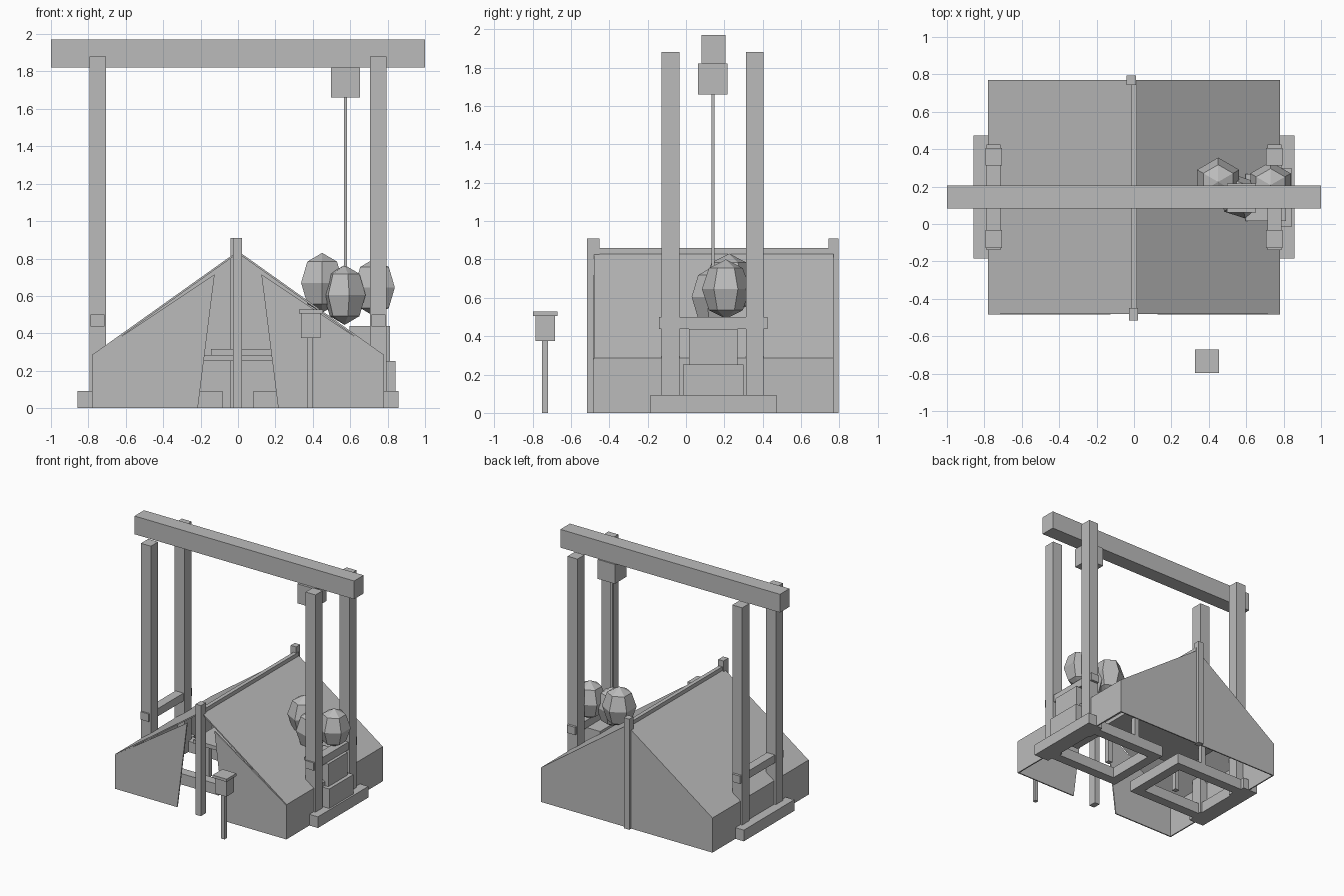
import bpy, bmesh, math
from mathutils import Matrix

if "Cube" in bpy.data.objects:
    bpy.data.objects.remove(bpy.data.objects["Cube"])

grey = bpy.data.materials.new("plain grey")
grey.diffuse_color = (0.5, 0.5, 0.5, 1)
grey.use_nodes = True
grey.node_tree.nodes["Principled BSDF"].inputs["Base Color"].default_value = grey.diffuse_color


def finish(name, bm):
    bmesh.ops.recalc_face_normals(bm, faces=bm.faces)
    me = bpy.data.meshes.new(name)
    bm.to_mesh(me)
    bm.free()
    me.materials.append(grey)
    ob = bpy.data.objects.new(name, me)
    bpy.context.collection.objects.link(ob)
    return ob


def box(name, x0, x1, y0, y1, z0, z1):
    bm = bmesh.new()
    m = Matrix.Translation(((x0 + x1) / 2, (y0 + y1) / 2, (z0 + z1) / 2))
    m = m @ Matrix.Diagonal((x1 - x0, y1 - y0, z1 - z0, 1))
    bmesh.ops.create_cube(bm, size=1, matrix=m)
    return finish(name, bm)


def plate(name, pts, y0, y1):
    # xz outline extruded along y
    bm = bmesh.new()
    f = bm.faces.new([bm.verts.new((x, y0, z)) for x, z in pts])
    r = bmesh.ops.extrude_face_region(bm, geom=[f])
    vs = [v for v in r["geom"] if isinstance(v, bmesh.types.BMVert)]
    bmesh.ops.translate(bm, verts=vs, vec=(0, y1 - y0, 0))
    return finish(name, bm)


def boulder(name, x, y, z, r, h, turn):
    bm = bmesh.new()
    m = Matrix.Translation((x, y, z)) @ Matrix.Rotation(math.radians(turn), 4, "Z")
    m = m @ Matrix.Diagonal((r, r, h, 1))
    bmesh.ops.create_uvsphere(bm, u_segments=6, v_segments=4, radius=1, matrix=m)
    return finish(name, bm)


# tent cloth: roof and side walls as a thin shell, closed back, open front flaps
T = 0.01
plate("tent_roof_and_walls",
      [(-0.78, 0), (-0.78, 0.285), (0, 0.84), (0.78, 0.285), (0.78, 0),
       (0.78 - T, 0), (0.78 - T, 0.28), (0, 0.828), (-0.78 + T, 0.28), (-0.78 + T, 0)],
      -0.48, 0.77)
plate("tent_back", [(-0.775, 0), (-0.775, 0.283), (0, 0.835), (0.775, 0.283), (0.775, 0)],
      0.76, 0.77)
for s, side in ((-1, "left"), (1, "right")):
    plate(f"front_flap_{side}",
          [(s * 0.78, 0), (s * 0.78, 0.28), (s * 0.125, 0.715), (s * 0.215, 0)],
          -0.485, -0.475)

# tent poles and ridge
box("front_tent_pole", -0.026, 0.022, -0.515, -0.45, 0, 0.91)
box("back_tent_pole", -0.04, 0.01, 0.742, 0.795, 0, 0.91)
box("ridge_pole", -0.016, 0.016, -0.48, 0.77, 0.825, 0.86)

# gantry sides: sills, posts, crossbars and the floor sleepers inside
for s, side in ((-1, "left"), (1, "right")):
    def sbox(name, a, b, *rest):
        return box(f"{name}_{side}", min(s * a, s * b), max(s * a, s * b), *rest)
    sbox("gantry_sill", 0.72, 0.857, -0.185, 0.472, 0, 0.092)
    sbox("gantry_front_post", 0.705, 0.795, -0.127, -0.033, 0, 1.88)
    sbox("gantry_back_post", 0.705, 0.795, 0.312, 0.405, 0, 1.88)
    sbox("gantry_crossbar", 0.715, 0.788, -0.14, 0.425, 0.436, 0.5)
    sbox("front_sleeper", 0.08, 0.74, -0.14, -0.06, 0, 0.09)
    sbox("back_sleeper", 0.08, 0.74, 0.36, 0.44, 0, 0.09)
    sbox("inner_sleeper", 0.08, 0.16, -0.14, 0.44, 0, 0.09)
    for y in (0.1, 0.42):
        sbox("bench_leg", 0.32, 0.36, y - 0.02, y + 0.02, 0, 0.252)

# bench inside the tent
box("bench_top", -0.45, 0.45, 0.06, 0.46, 0.252, 0.284)
box("bench_board", -0.145, 0.4, 0.12, 0.4, 0.284, 0.316)

# overhead beam, hoist block and rope
box("overhead_beam", -1, 1, 0.082, 0.206, 1.82, 1.97)
box("hoist_block", 0.497, 0.652, 0.062, 0.217, 1.66, 1.82)
box("hoist_rope", 0.568, 0.582, 0.134, 0.148, 0.7, 1.67)

# stacked crates with boulders
box("lower_crate", 0.56, 0.842, -0.015, 0.3, 0.09, 0.252)
box("upper_crate", 0.595, 0.812, 0.015, 0.268, 0.252, 0.438)
boulder("boulder_left", 0.45, 0.225, 0.67, 0.13, 0.16, 0)
boulder("boulder_front", 0.57, 0.145, 0.605, 0.118, 0.16, 12)
boulder("boulder_right", 0.73, 0.208, 0.645, 0.125, 0.155, 0)

# small box on a stake in front
box("stake", 0.372, 0.402, -0.75, -0.72, 0, 0.38)
box("stake_box", 0.338, 0.442, -0.784, -0.684, 0.375, 0.507)
box("stake_box_lid", 0.326, 0.454, -0.797, -0.67, 0.505, 0.528)
